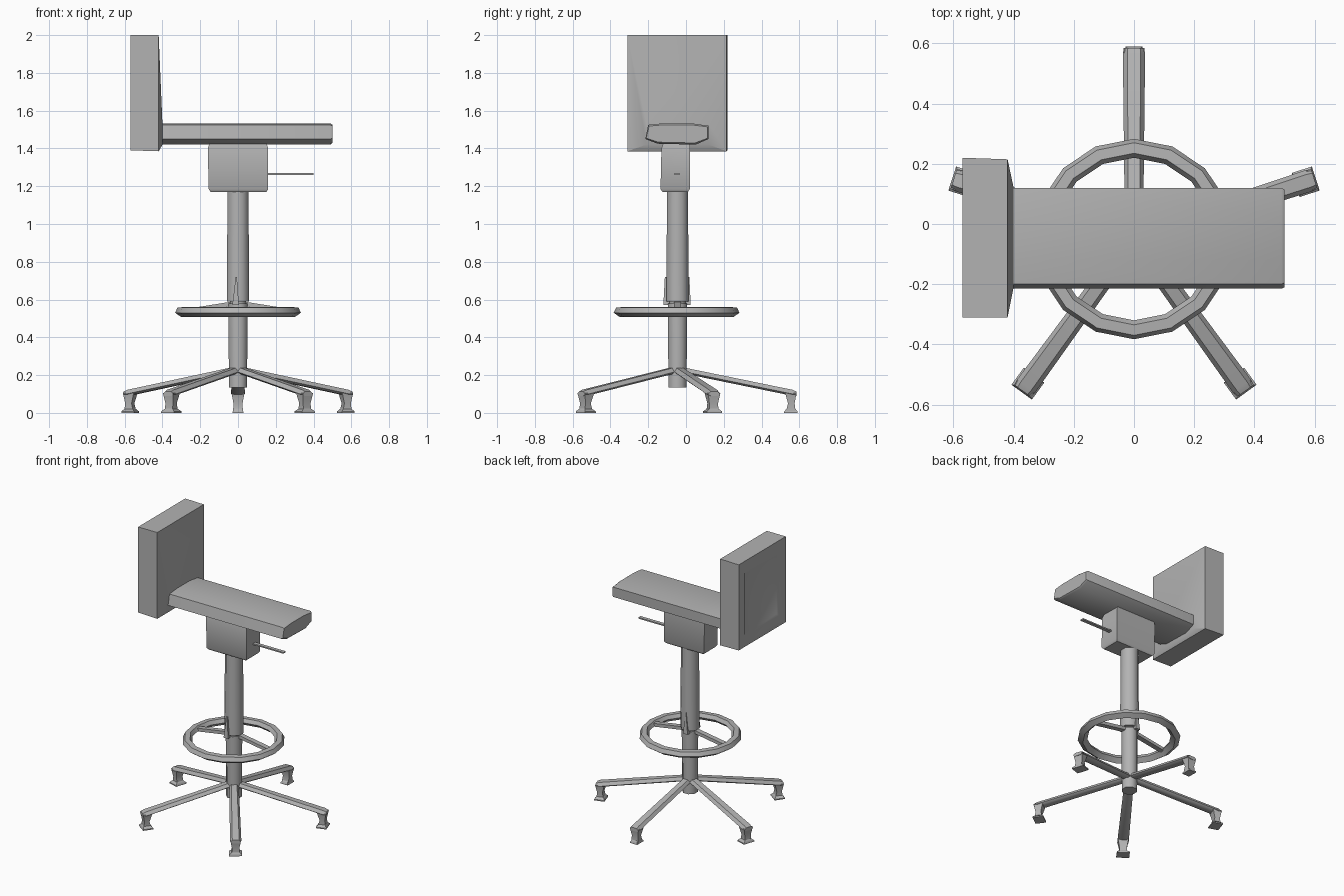
import bpy, bmesh
from math import sin, cos, pi, radians
from mathutils import Vector

if "Cube" in bpy.data.objects:
    bpy.data.objects.remove(bpy.data.objects["Cube"])

grey = bpy.data.materials.new("mid grey")
grey.use_nodes = True
colour = (0.45, 0.45, 0.45, 1)
grey.diffuse_color = colour
grey.node_tree.nodes["Principled BSDF"].inputs["Base Color"].default_value = colour

AXIS_Y = -0.045   # centre line of the column


def loft(name, rings, closed=False, angle=45):
    """Skin a list of equal-length point rings, capped or closed in a loop."""
    bm = bmesh.new()
    loops = [[bm.verts.new(p) for p in ring] for ring in rings]
    n = len(loops[0])
    pairs = list(zip(loops, loops[1:]))
    if closed:
        pairs.append((loops[-1], loops[0]))
    else:
        bm.faces.new(loops[0])
        bm.faces.new(loops[-1])
    for a, b in pairs:
        for i in range(n):
            j = (i + 1) % n
            bm.faces.new((a[i], a[j], b[j], b[i]))
    bmesh.ops.recalc_face_normals(bm, faces=bm.faces)
    mesh = bpy.data.meshes.new(name)
    bm.to_mesh(mesh)
    bm.free()
    mesh.materials.append(grey)
    obj = bpy.data.objects.new(name, mesh)
    bpy.context.collection.objects.link(obj)
    bpy.ops.object.select_all(action='DESELECT')
    obj.select_set(True)
    bpy.context.view_layer.objects.active = obj
    bpy.ops.object.shade_smooth_by_angle(angle=radians(angle))
    return obj


def rect_x(x, y0, y1, z0, z1):
    return [(x, y0, z0), (x, y1, z0), (x, y1, z1), (x, y0, z1)]


def rect_z(z, x0, x1, y0, y1):
    return [(x0, y0, z), (x1, y0, z), (x1, y1, z), (x0, y1, z)]


def circle_z(z, r, sides=8):
    return [(r * cos(2 * pi * (i + .5) / sides),
             AXIS_Y + r * sin(2 * pi * (i + .5) / sides), z) for i in range(sides)]


# Backrest: slab whose front slopes in to the seat, with a shallow rear panel
loft("backrest", [
    rect_x(-0.56, -0.22, 0.13, 1.48, 1.9),
    rect_x(-0.57, -0.24, 0.15, 1.46, 1.92),
    rect_x(-0.57, -0.31, 0.22, 1.39, 2.0),
    rect_x(-0.42, -0.31, 0.215, 1.385, 2.0),
    rect_x(-0.40, -0.21, 0.12, 1.42, 1.53),
], angle=30)

# Seat: long cushion with softened lower edges and a slight crown
section = [(-0.15, 1.425), (0.05, 1.42), (0.12, 1.45), (0.12, 1.52),
           (0.03, 1.533), (-0.12, 1.533), (-0.20, 1.525), (-0.215, 1.45)]
loft("seat", [[(x, y, z) for y, z in section] for x in (-0.41, 0.49)]
     + [[(0.5, AXIS_Y + (y - AXIS_Y) * .97, 1.48 + (z - 1.48) * .85) for y, z in section]])

# Mechanism housing and its lever
loft("mechanism_housing", [
    rect_z(1.17, -0.145, 0.15, -0.125, 0.01),
    rect_z(1.185, -0.155, 0.16, -0.135, 0.02),
    rect_z(1.40, -0.16, 0.16, -0.13, 0.02),
    rect_z(1.43, -0.15, 0.15, -0.12, 0.02),
])
loft("height_lever", [rect_x(x, -0.06, -0.035, 1.26, 1.269) for x in (0.14, 0.40)])

# Column: wide sleeve, thin neck, lower tube
loft("upper_column", [circle_z(0.59, 0.064), circle_z(1.18, 0.06)], angle=50)
loft("column_neck", [circle_z(0.57, 0.045), circle_z(0.60, 0.045)], angle=50)
loft("lower_column", [circle_z(0.135, 0.052), circle_z(0.58, 0.055)], angle=50)
loft("column_clip", [rect_z(0.57, -0.03, 0.005, -0.12, 0.025),
                     rect_z(0.72, -0.012, -0.006, -0.112, 0.018)])

# Footrest ring with two spokes
ring = []
for i in range(16):
    a = 2 * pi * i / 16
    ring.append([(r * cos(a), AXIS_Y - 0.005 + r * sin(a), z) for r, z in
                 ((0.27, 0.535), (0.30, 0.507), (0.333, 0.53), (0.32, 0.558), (0.285, 0.56))])
loft("footrest_ring", ring, closed=True, angle=50)
for side, label in ((1, "left"), (-1, "right")):
    loft(label + "_footrest_spoke", [
        rect_x(side * 0.04, AXIS_Y - 0.018, AXIS_Y + 0.018, 0.565, 0.588),
        rect_x(side * 0.29, AXIS_Y - 0.018, AXIS_Y + 0.018, 0.525, 0.548)])


# Base: five sloping legs, each with a stem and a flat foot
def turned(points, angle):
    """Turn (outward, sideways, z) points about the column."""
    return [Vector((r * cos(angle) - s * sin(angle),
                    AXIS_Y + r * sin(angle) + s * cos(angle), z)) for r, s, z in points]


def leg_section(r, half, low, high):
    return [(r, -half, low + .01), (r, -half * .6, low), (r, half * .6, low),
            (r, half, low + .01), (r, half * .6, high), (r, -half * .6, high)]


def foot_section(z, r0, r1, half):
    return [(r0, -half, z), (r1, -half, z), (r1, half, z), (r0, half, z)]


for k in range(5):
    a = radians(90 + 72 * k)
    tag = "_%d" % (k + 1)
    loft("base_leg" + tag, [turned(leg_section(*s), a) for s in
                            ((0.0, 0.03, 0.215, 0.247), (0.61, 0.037, 0.09, 0.122),
                             (0.63, 0.034, 0.09, 0.113))])
    loft("foot_stem" + tag, [turned(foot_section(*s), a) for s in
                             ((0.01, 0.575, 0.625, 0.026), (0.05, 0.585, 0.62, 0.024),
                              (0.105, 0.57, 0.63, 0.034))])
    half = 0.028 if k == 0 else 0.042
    loft("foot_plate" + tag, [turned(foot_section(*s), a) for s in
                              ((0.0, 0.565, 0.635, half), (0.008, 0.565, 0.635, half),
                               (0.022, 0.578, 0.624, half * .6))])
